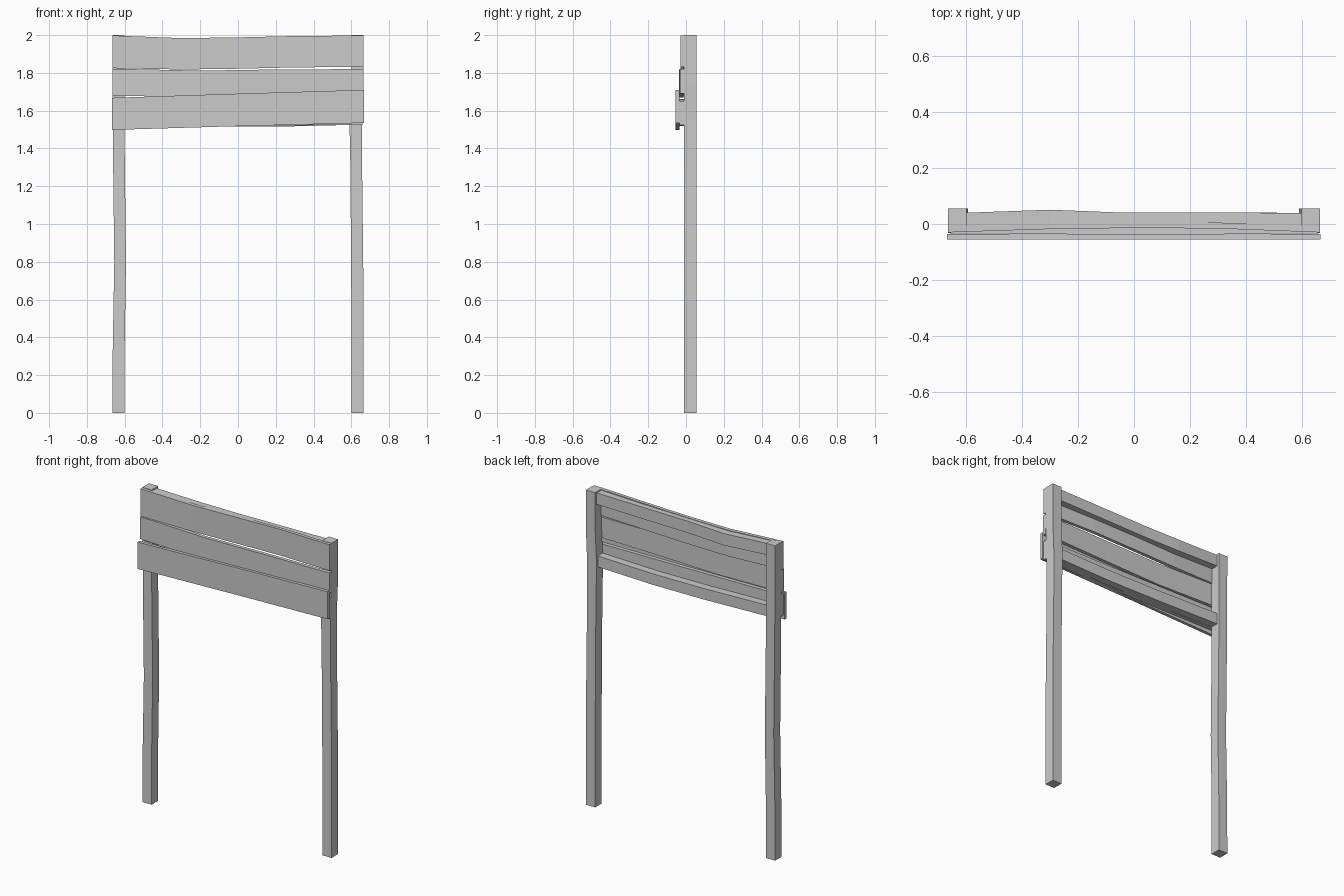
import bpy

def loft(name, sections):
    """Skin a chain of four-cornered sections into a closed, slightly crooked timber."""
    verts = [v for s in sections for v in s]
    n = len(sections)
    faces = [(3, 2, 1, 0), tuple(range(4 * n - 4, 4 * n))]
    for i in range(n - 1):
        for k in range(4):
            a, b = 4 * i + k, 4 * i + (k + 1) % 4
            faces.append((a, b, b + 4, a + 4))
    me = bpy.data.meshes.new(name)
    me.from_pydata(verts, [], faces)
    ob = bpy.data.objects.new(name, me)
    bpy.context.collection.objects.link(ob)
    return ob

def post(name, stations, y0=-0.01, y1=0.055):
    # stations: (z, x_min, x_max)
    return loft(name, [[(a, y0, z), (b, y0, z), (b, y1, z), (a, y1, z)]
                       for z, a, b in stations])

def board(name, stations):
    # stations: (x, y_front, y_back, z_bottom, z_top)
    return loft(name, [[(x, f, lo), (x, b, lo), (x, b, hi), (x, f, hi)]
                       for x, f, b, lo, hi in stations])

# Crooked upright posts
post("left_post", [(0, -.665, -.6), (.35, -.663, -.6), (.8, -.655, -.593),
                   (1.4, -.662, -.6), (2, -.665, -.6)])
post("right_post", [(0, .6, .665), (.6, .6, .665), (1.3, .595, .657),
                    (1.55, .59, .657), (1.75, .6, .665), (2, .6, .665)])

# Front planks
board("top_plank", [(-.665, -.03, -.008, 1.825, 1.998), (-.3, -.018, .006, 1.818, 1.984),
                    (0, -.014, .008, 1.822, 1.988), (.3, -.016, .005, 1.829, 1.995),
                    (.665, -.03, -.008, 1.832, 1.998)])
board("middle_plank", [(-.665, -.033, -.01, 1.68, 1.822), (-.2, -.037, -.015, 1.67, 1.812),
                       (.2, -.038, -.015, 1.68, 1.818), (.665, -.033, -.01, 1.69, 1.82)])
board("lower_backing_plank", [(-.66, -.034, -.01, 1.525, 1.663), (0, -.034, -.01, 1.52, 1.655),
                              (.66, -.034, -.01, 1.525, 1.65)])
board("lower_plank", [(-.668, -.055, -.035, 1.498, 1.668), (0, -.055, -.035, 1.518, 1.69),
                      (.667, -.055, -.035, 1.535, 1.71)])

# Rear rails between the posts
board("top_rail", [(-.61, -.006, .04, 1.92, 1.993), (-.3, .006, .051, 1.905, 1.98),
                   (-.05, .004, .041, 1.91, 1.985), (.61, -.006, .04, 1.92, 1.993)])
board("bottom_rail", [(-.61, -.008, .04, 1.53, 1.6), (-.15, -.008, .042, 1.518, 1.588),
                      (.2, -.008, .041, 1.515, 1.585), (.61, -.008, .04, 1.525, 1.595)])
